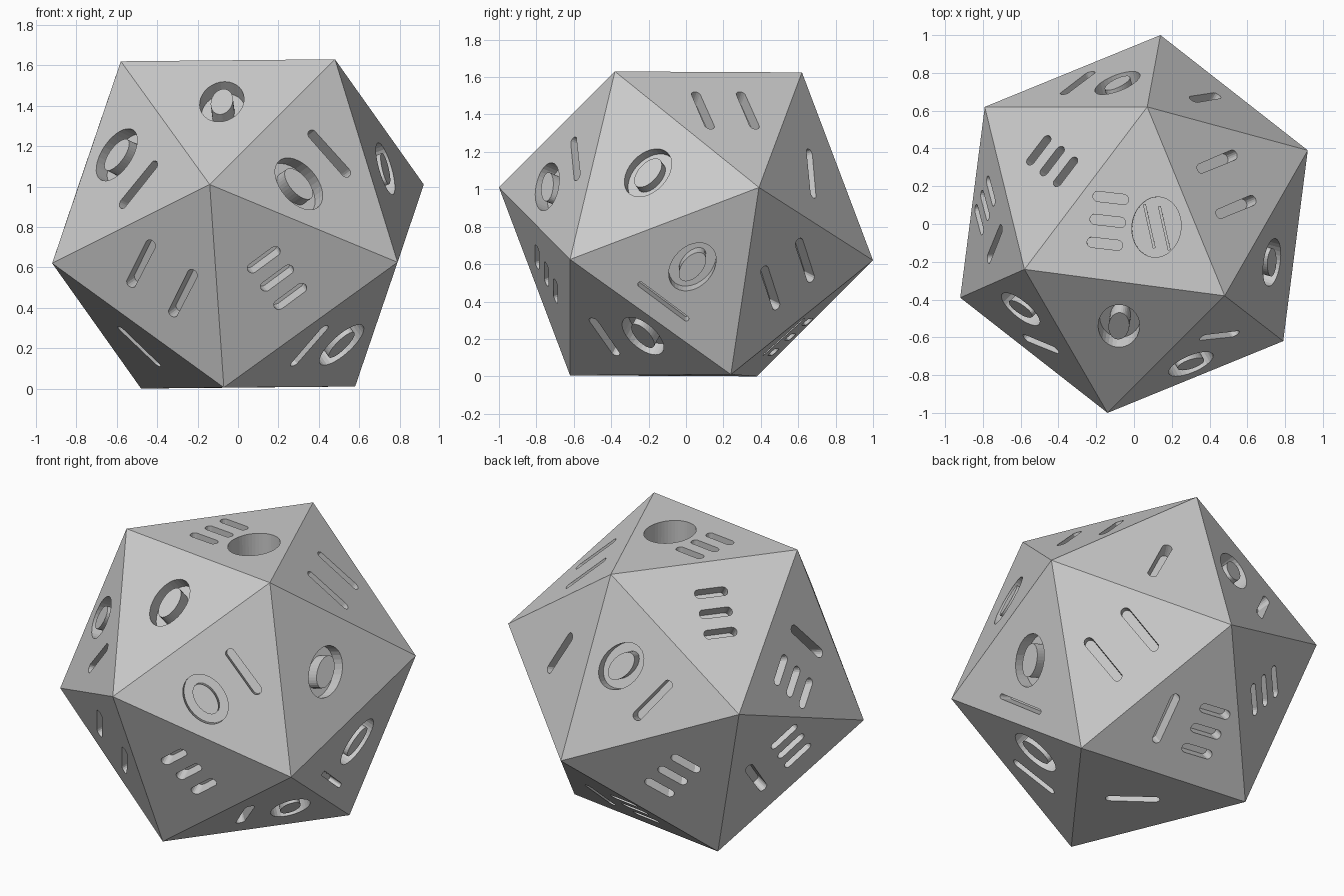
import bpy, bmesh, math
from mathutils import Vector, Matrix

cube = bpy.data.objects.get("Cube")
if cube:
    bpy.data.objects.remove(cube, do_unlink=True)

# Six corners; the other six (lower case) are their mirror points through the centre
CENTRE = Vector((0, 0, 0.815))
half = {"A": (0.07, 0.62, 0.81), "B": (-0.58, -0.24, 0.805), "C": (0.48, -0.38, 0.815),
        "D": (0.92, 0.39, 0.195), "E": (-0.14, -1.0, 0.195), "F": (-0.79, 0.62, 0.19)}
corner = {}
for key, co in half.items():
    corner[key] = CENTRE + Vector(co)
    corner[key.lower()] = CENTRE - Vector(co)

# Each face: its corners (the first is the top of its markings) and its recesses, left to right
FACES = [
    ("ABC", "bars pocket"), ("cab", "slot"),
    ("FAB", "bars"), ("fab", "slot ring"),
    ("EBC", "ring"), ("ebc", "slot bars"),
    ("DAC", "slot slot"), ("dac", "slot"),
    ("fCE", "slot ring"), ("Fce", "bars"),
    ("fCD", "ring"), ("Fcd", "slot bars"),
    ("Eda", "slot slot"), ("ADe", "slot"),
    ("Eaf", "bars"), ("eAF", "slot ring"),
    ("dBE", "slot ring"), ("Dbe", "slot slot"),
    ("Dfb", "underlined"), ("dFB", "slot bars"),
]
DEPTH, POCKET, HEIGHT, STROKE, SPACING = 0.08, 0.2, 0.3, 0.055, 0.13


def to_object(name, bm):
    bmesh.ops.recalc_face_normals(bm, faces=bm.faces)
    mesh = bpy.data.meshes.new(name)
    bm.to_mesh(mesh)
    bm.free()
    obj = bpy.data.objects.new(name, mesh)
    bpy.context.collection.objects.link(obj)
    return obj


def face_frame(names):
    """Matrix with x = reading direction, y = up, z = outward."""
    pts = [corner[k] for k in names]
    mid = sum(pts, Vector()) / 3
    z = (pts[1] - pts[0]).cross(pts[2] - pts[0]).normalized()
    if z.dot(mid - CENTRE) < 0:
        z.negate()
    y = (pts[0] - mid).normalized()
    x = y.cross(z)
    return Matrix.Translation(mid) @ Matrix((x, y, z)).transposed().to_4x4()


def ellipse(w, h, n=32):
    return [(w / 2 * math.cos(t), h / 2 * math.sin(t))
            for t in (math.tau * i / n for i in range(n))]


def capsule(w, h, n=16):
    """Round-ended slot outline, long in whichever of w and h is larger."""
    r = min(w, h) / 2
    ends = []
    for px, py in ellipse(2 * r, 2 * r, n):
        if w > h:
            px += math.copysign(w / 2 - r, px)
        else:
            py += math.copysign(h / 2 - r, py)
        ends.append((px, py))
    return ends


def prism(bm, frame, outline, x=0, y=0, depth=DEPTH, inner=None):
    """Cutter solid; an inner outline leaves a standing core."""
    def loop(pts, z):
        return [bm.verts.new(frame @ Vector((x + px, y + py, z))) for px, py in pts]

    def bridge(a, b):
        for i in range(len(a)):
            bm.faces.new((a[i - 1], a[i], b[i], b[i - 1]))

    top, low = loop(outline, 0.03), loop(outline, -depth)
    bridge(top, low)
    if inner:
        top_in, low_in = loop(inner, 0.03), loop(inner, -depth)
        bridge(top_in, low_in)
        bridge(top, top_in)
        bridge(low, low_in)
    else:
        bm.faces.new(top)
        bm.faces.new(low)


def ring(bm, frame, x, y=0):
    w = 0.22
    prism(bm, frame, ellipse(w, HEIGHT), x, y,
          inner=ellipse(w - 2 * STROKE, HEIGHT - 2 * STROKE))


def carve(bm, frame, kind, x):
    if kind == "slot":
        prism(bm, frame, capsule(STROKE, HEIGHT), x)
    elif kind == "ring":
        ring(bm, frame, x)
    elif kind == "bars":
        for step in (-1, 0, 1):
            prism(bm, frame, capsule(0.19, STROKE), x, step * (HEIGHT - STROKE) / 2)
    elif kind == "pocket":
        prism(bm, frame, ellipse(0.26, 0.32, 48), x, depth=POCKET)
    elif kind == "underlined":
        ring(bm, frame, x, 0.05)
        prism(bm, frame, capsule(0.34, 0.03), x, -0.2)


# Twenty-sided body
bm = bmesh.new()
verts = {k: bm.verts.new(co) for k, co in corner.items()}
for names, _ in FACES:
    bm.faces.new([verts[k] for k in names])
body = to_object("die_body", bm)

# Recesses in every face
bm = bmesh.new()
for names, kinds in FACES:
    frame = face_frame(names)
    kinds = kinds.split()
    for i, kind in enumerate(kinds):
        carve(bm, frame, kind, (2 * i - len(kinds) + 1) * SPACING)
cutter = to_object("recess_cutter", bm)
cutter.hide_render = True

cut = body.modifiers.new("recesses", "BOOLEAN")
cut.operation = "DIFFERENCE"
cut.solver = "EXACT"
cut.object = cutter
bpy.context.view_layer.objects.active = body
bpy.ops.object.modifier_apply(modifier=cut.name)
bpy.data.objects.remove(cutter, do_unlink=True)

# Two thin ribs on the floor of the round pocket
frame = face_frame("ABC")
for i, side in enumerate((-1, 1)):
    bm = bmesh.new()
    bmesh.ops.create_cube(bm, size=1)
    place = (frame @ Matrix.Translation((SPACING + side * 0.04, 0, -POCKET))
             @ Matrix.Rotation(math.radians(20), 4, "Z")
             @ Matrix.Diagonal((0.015, 0.24, 0.02, 1)))
    bmesh.ops.transform(bm, matrix=place, verts=bm.verts)
    to_object(f"pocket_rib_{i + 1}", bm)
